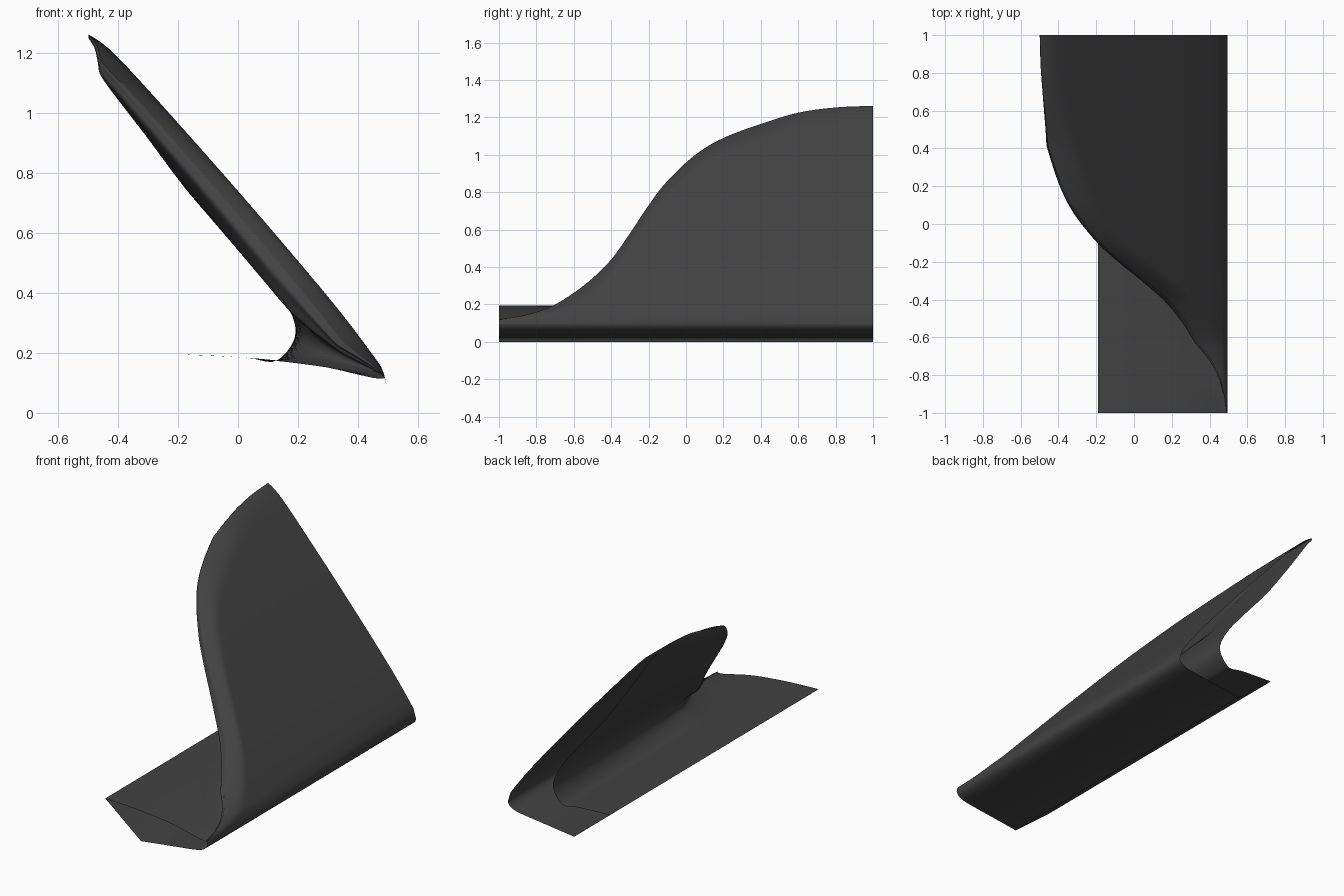
import bpy, bmesh
from mathutils import Vector

if "Cube" in bpy.data.objects:
    bpy.data.objects.remove(bpy.data.objects["Cube"])


def spline(pts, n):
    """Catmull-Rom samples through 2D points."""
    p = [Vector(q) for q in pts]
    p = [2 * p[0] - p[1]] + p + [2 * p[-1] - p[-2]]
    out = []
    for i in range(1, len(p) - 2):
        a, b, c, d = p[i - 1:i + 3]
        for j in range(n):
            t = j / n
            out.append(0.5 * (2 * b + (c - a) * t + (2 * a - 5 * b + 4 * c - d) * t * t
                              + (3 * b - a - 3 * c + d) * t ** 3))
    return out + [p[-2]]


def lookup(table, u):
    """Linear lookup in an ascending table."""
    for a, b in zip(table, table[1:]):
        if u <= b[0]:
            return a[1] + (b[1] - a[1]) * (u - a[0]) / (b[0] - a[0])
    return table[-1][1]


# Profiles: outer sheet (z, x), rim height (y, z), flange top (x, z)
OUTER = spline([(.095, .495), (.14, .483), (.19, .452), (.385, .302), (.74, .0),
                (1.08, -.302), (1.2, -.415), (1.24, -.463), (1.262, -.498)], 8)
RIM = spline([(-1, .12), (-.9, .135), (-.8, .16), (-.7, .2), (-.6, .262), (-.5, .34),
              (-.4, .44), (-.3, .58), (-.2, .73), (-.1, .86), (.05, 1.0), (.2, 1.09),
              (.4, 1.165), (.6, 1.225), (.8, 1.253), (1, 1.262)], 6)
FLANGE = spline([(-.19, .195), (0, .186), (.2, .167), (.4, .135), (.45, .117), (.49, .1)], 5)
NOSE = [(.05, 0), (.25, .025), (.41, .045), (.46, .058), (.485, .075), (.495, .095)]
# inner wall: height fraction, offset at the back end, extra offset near the rim
WALL = [(.985, .025, .065), (.94, .045, .075), (.76, .095, .05), (.55, .135, .035),
        (.37, .14, .01), (.22, .15, 0), (.1, .2, 0)]


def section(y):
    h = lookup(RIM, y)
    t = (h - .12) / 1.142
    k = min(1, (h - .12) / .45)
    k = k * (2 - k)
    kl = min(1, (h - .12) / .12)
    edge = kl * min(1, (1 - t) / .08)
    pts = [Vector(NOSE[0])] + spline(NOSE[1:], 3)
    # outer sheet up to the rim, rolling back near the top
    n = 30
    roll = min(.09, (h - .095) * .6)
    for i in range(1, n + 1):
        z = .095 + (h - .095) * (1 - (1 - i / n) ** 1.6)
        u = max(0, (z - h + roll) / roll)
        pts.append(Vector((lookup(OUTER, z) - .07 * edge * u ** 2.5, z)))
    # inner wall back down, blending into the flange
    bx = .45 + (.13 - .45) * k
    zb = min(h - .003, lookup(FLANGE, bx) - .015 * k)
    inner = [pts[-1]]
    for v, off, lip in WALL:
        z = zb + (h - zb) * v
        inner.append(Vector((lookup(OUTER, z) - k * off - edge * lip, z)))
    for f in (0, .3, .65, 1):
        x = bx + (-.19 - bx) * f
        inner.append(Vector((x, lookup(FLANGE, x))))
    return pts + spline(inner, 5)[1:]


# Hollow swept shell, open at both ends
bm = bmesh.new()
N = 100
rows = []
for i in range(N + 1):
    y = -1 + 2 * i / N
    rows.append([bm.verts.new((p.x, y, p.y)) for p in section(y)])
for a, b in zip(rows, rows[1:]):
    m = len(a)
    for j in range(m):
        q = (j + 1) % m
        bm.faces.new((a[j], a[q], b[q], b[j]))
bmesh.ops.recalc_face_normals(bm, faces=bm.faces)
mesh = bpy.data.meshes.new("swept_fin_shell")
bm.to_mesh(mesh)
bm.free()
obj = bpy.data.objects.new("swept_fin_shell", mesh)
bpy.context.collection.objects.link(obj)

# Dark finish
mat = bpy.data.materials.new("dark_finish")
mat.diffuse_color = (.055, .055, .055, 1)
mat.use_nodes = True
mat.node_tree.nodes["Principled BSDF"].inputs["Base Color"].default_value = mat.diffuse_color
mesh.materials.append(mat)
bpy.context.view_layer.objects.active = obj
obj.select_set(True)
bpy.ops.object.shade_smooth_by_angle(angle=1.2)
